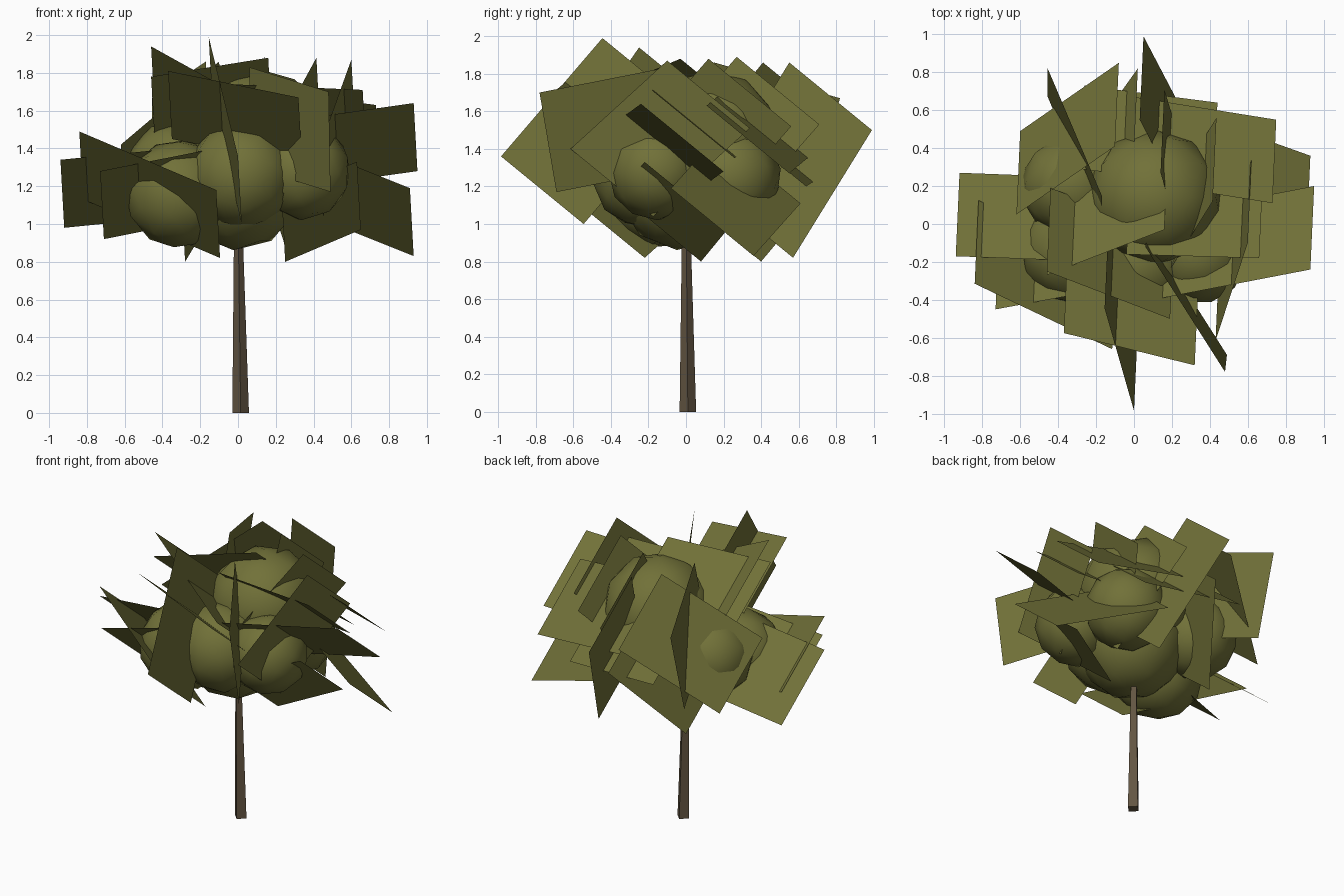
import bpy, bmesh
from mathutils import Vector, Matrix


def material(name, rgb):
    m = bpy.data.materials.new(name)
    m.diffuse_color = (*rgb, 1.0)
    return m


OLIVE = material("olive_foliage", (0.165, 0.165, 0.04))
BARK = material("brown_bark", (0.125, 0.092, 0.055))


def add_object(name, bm, mat, smooth=False):
    mesh = bpy.data.meshes.new(name)
    bm.to_mesh(mesh)
    bm.free()
    mesh.materials.append(mat)
    for p in mesh.polygons:
        p.use_smooth = smooth
    ob = bpy.data.objects.new(name, mesh)
    bpy.context.collection.objects.link(ob)
    return ob


# Trunk: slim four-sided tapered post, leaning very slightly
bm = bmesh.new()
bmesh.ops.create_cone(bm, cap_ends=True, segments=4, radius1=0.044, radius2=0.02,
                      depth=1.1, matrix=Matrix.Translation((0, 0, 0.55)))
for v in bm.verts:
    if v.co.z < 0.1:
        v.co += Vector((0.014, 0.01, 0))
add_object("trunk", bm, BARK)

# Crown: overlapping low-poly balls (x, y, z, radius)
BALLS = [
    (0.11, 0.14, 1.46, 0.36),
    (0.02, -0.21, 1.26, 0.29),
    (0.34, -0.16, 1.28, 0.26),
    (-0.31, -0.14, 1.16, 0.29),
    (-0.33, 0.20, 1.28, 0.27),
    (0.26, 0.24, 1.25, 0.27),
    (0.00, -0.03, 1.21, 0.35),
]
for i, (x, y, z, r) in enumerate(BALLS):
    bm = bmesh.new()
    turn = Matrix.Rotation(0.9 * i, 4, (0.4, 0.7, 1.0))
    bmesh.ops.create_icosphere(bm, subdivisions=2, radius=r,
                               matrix=Matrix.Translation((x, y, z)) @ turn)
    add_object(f"foliage_ball_{i + 1}", bm, OLIVE, smooth=True)


# Leaf cards: flat rectangles given by a corner and two edges
def leaf_card(name, corner, short, long):
    a, s, l = Vector(corner), Vector(short), Vector(long)
    bm = bmesh.new()
    bm.faces.new([bm.verts.new(p) for p in (a, a + s, a + s + l, a + l)])
    add_object(name, bm, OLIVE)


# Most cards share the same short edge, sloping down towards the back
SLOPE = (0.02, 0.44, -0.36)
CARDS = [
    ((0.91, -0.08, 1.19), (-0.70, 0.25, 0.28)),
    ((0.93, -0.24, 1.64), (-0.78, -0.15, -0.11)),
    ((-0.94, -0.17, 1.34), (0.80, -0.03, 0.08)),
    ((0.03, 0.55, 1.86), (0.22, -0.42, -0.68)),
    ((0.00, -0.985, 1.36), (-0.155, 0.54, 0.63)),
    ((0.32, -0.745, 1.67), (-0.69, 0.17, 0.14)),
    ((-0.84, -0.315, 1.49), (0.725, -0.345, -0.31)),
    ((-0.73, -0.45, 1.28), (0.76, 0.14, 0.15)),
    ((-0.46, -0.25, 1.94), (0.65, -0.25, -0.36)),
    ((0.16, -0.03, 1.88), (-0.62, -0.24, -0.10)),
    ((0.00, 0.38, 1.66), (-0.30, -0.42, -0.50)),
    ((-0.28, 0.29, 1.62), (0.70, -0.09, -0.06)),
    ((0.73, 0.11, 1.63), (-0.75, 0.12, 0.10)),
    ((0.66, -0.18, 1.71), (-0.70, 0.02, 0.03)),
    ((0.14, 0.27, 1.89), (0.15, -0.50, -0.57)),
    ((0.415, 0.12, 1.88), (-0.30, -0.48, -0.55)),
    ((0.43, -0.615, 1.40), (0.17, 0.515, 0.47)),
    ((0.23, -0.36, 1.16), (0.40, 0.14, 0.17)),
    ((-0.62, 0.05, 1.42), (0.52, 0.36, 0.44)),
]
for i, (corner, long) in enumerate(CARDS):
    leaf_card(f"leaf_card_{i + 1}", corner, SLOPE, long)

# Two upright cards, front right and back left
leaf_card("upright_leaf_front", (0.48, -0.78, 1.70), (0.01, 0.09, -0.53), (-0.42, 0.66, 0.13))
leaf_card("upright_leaf_back", (-0.455, 0.82, 1.67), (0.0, -0.15, -0.55), (0.285, -0.67, 0.19))
